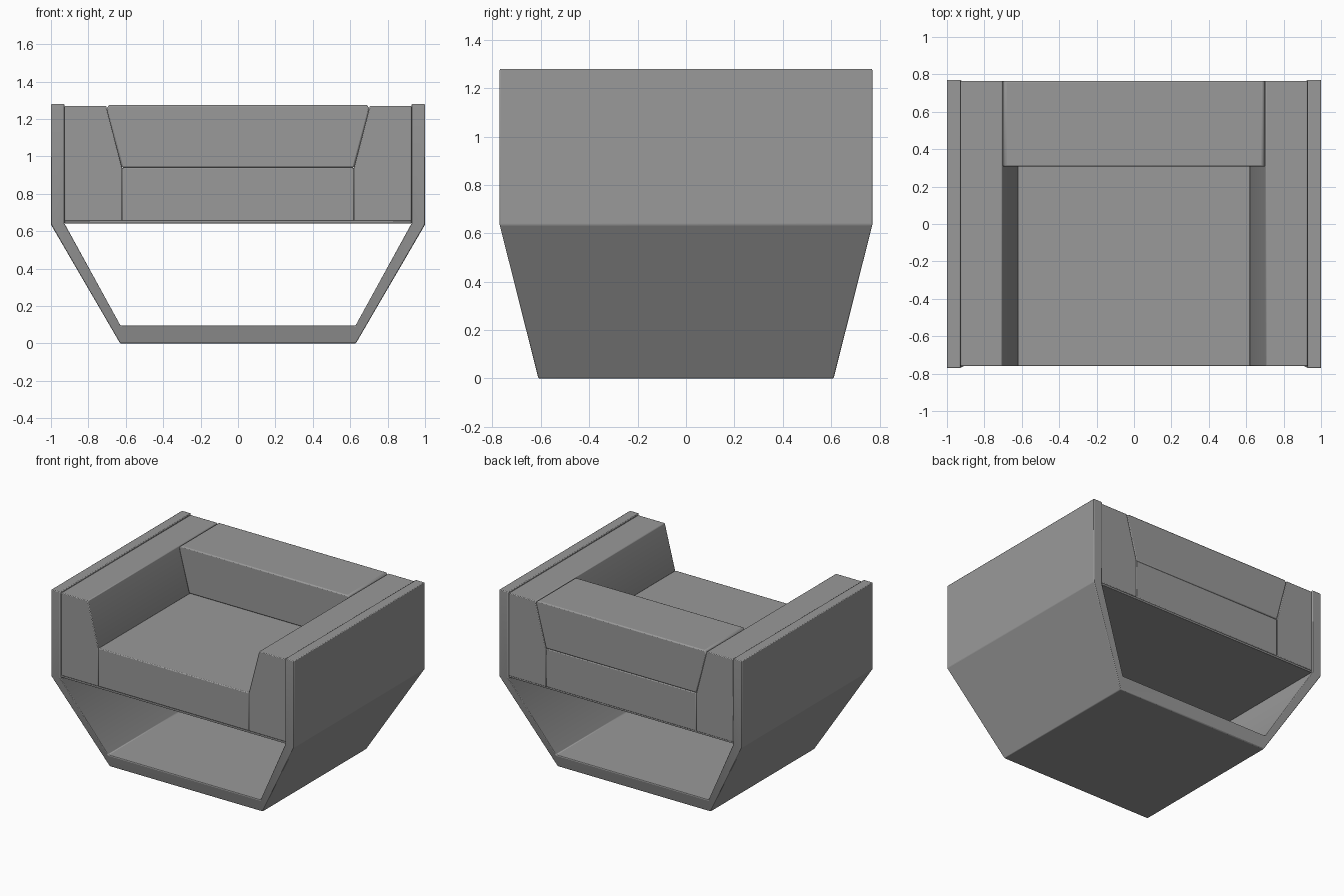
import bpy

cube = bpy.data.objects.get("Cube")
if cube:
    bpy.data.objects.remove(cube, do_unlink=True)

grey = bpy.data.materials.new("warm_grey")
grey.use_nodes = True
colour = (0.32, 0.32, 0.32, 1)
grey.diffuse_color = colour
grey.node_tree.nodes["Principled BSDF"].inputs["Base Color"].default_value = colour


def build(name, verts, faces, bevel, segments=2):
    """Make a bevelled solid in the shared material."""
    mesh = bpy.data.meshes.new(name)
    mesh.from_pydata(verts, [], faces)
    mesh.materials.append(grey)
    obj = bpy.data.objects.new(name, mesh)
    bpy.context.collection.objects.link(obj)
    bpy.ops.object.select_all(action="DESELECT")
    obj.select_set(True)
    bpy.context.view_layer.objects.active = obj
    bpy.ops.object.mode_set(mode="EDIT")
    bpy.ops.mesh.select_all(action="SELECT")
    bpy.ops.mesh.normals_make_consistent(inside=False)
    bpy.ops.object.mode_set(mode="OBJECT")
    mod = obj.modifiers.new("soft_edges", "BEVEL")
    mod.width = bevel
    mod.segments = segments
    mod.limit_method = "ANGLE"
    bpy.ops.object.shade_smooth_by_angle()
    return obj


def prism(name, profile, front, back, bevel):
    """Extrude an x-z profile along y."""
    n = len(profile)
    verts = [(x, y, z) for y in (front, back) for x, z in profile]
    faces = [tuple(range(n)), tuple(range(n, 2 * n))]
    faces += [(i, (i + 1) % n, n + (i + 1) % n, n + i) for i in range(n)]
    return build(name, verts, faces, bevel)


def mirrored(half):
    """Complete a profile by mirroring its points across x = 0."""
    return half + [(-x, z) for x, z in reversed(half)]


# Folded shell: side panels, sloping legs and base, narrowing in depth downwards
outer = mirrored([(1.0, 1.28), (1.0, 0.635), (0.63, 0)])
inner = mirrored([(0.927, 1.28), (0.927, 0.64), (0.628, 0.095)])
n = len(outer)
shell_verts = []
for side in (-1, 1):
    for x, z in outer + inner:
        depth = 0.61 + 0.16 * min(z / 0.635, 1)
        shell_verts.append((x, side * depth, z))
shell_faces = []
for i in range(n - 1):
    o, p, f = i, n + i, 2 * n
    shell_faces += [
        (o, o + 1, p + 1, p),                          # front rim
        (f + o, f + o + 1, f + p + 1, f + p),          # back rim
        (o, o + 1, f + o + 1, f + o),                  # outside
        (p, p + 1, f + p + 1, f + p),                  # inside
    ]
for i in (0, n - 1):
    shell_faces.append((i, n + i, 3 * n + i, 2 * n + i))
build("shell", shell_verts, shell_faces, 0.005)

# Board under the cushions
prism("seat_board", mirrored([(0.927, 0.642), (0.927, 0.657)]), -0.76, 0.76, 0.002)

# Padded arms with a sloping inner face
arm = [(0.927, 0.655), (0.927, 1.27), (0.705, 1.27), (0.62, 0.94), (0.62, 0.655)]
prism("left_arm", arm, -0.76, 0.765, 0.005)
prism("right_arm", [(-x, z) for x, z in arm], -0.76, 0.765, 0.005)

# Seat and back cushions
prism("seat_cushion", mirrored([(0.62, 0.655), (0.62, 0.94)]), -0.76, 0.765, 0.006)
prism("back_cushion", mirrored([(0.62, 0.94), (0.703, 1.255), (0.69, 1.275)]),
      0.307, 0.765, 0.008)
